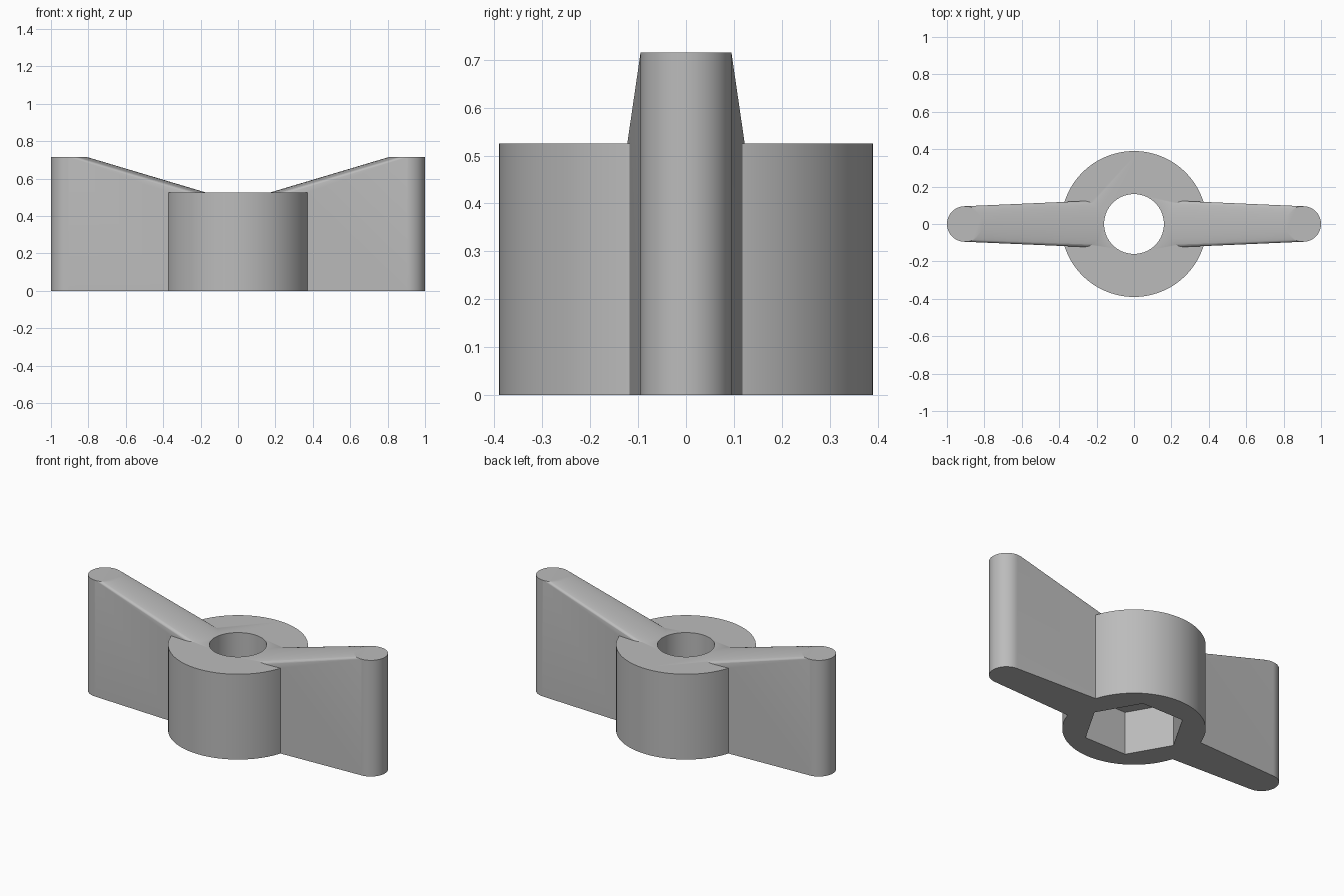
import bpy, bmesh, math

HUB_R, HUB_H, TOP = 0.39, 0.525, 0.715
END_X, END_R = 0.905, 0.095          # centre and radius of the rounded wing end
CROWN = 0.03                         # rise of the rounded wing top

cube = bpy.data.objects.get("Cube")
if cube:
    bpy.data.objects.remove(cube, do_unlink=True)

metal = bpy.data.materials.new("grey_metal")
metal.use_nodes = True
grey = (0.5, 0.5, 0.5, 1)
metal.diffuse_color = grey
metal.node_tree.nodes["Principled BSDF"].inputs["Base Color"].default_value = grey


def make_object(name, bm):
    bmesh.ops.recalc_face_normals(bm, faces=bm.faces)
    mesh = bpy.data.meshes.new(name)
    bm.to_mesh(mesh)
    bm.free()
    mesh.materials.append(metal)
    obj = bpy.data.objects.new(name, mesh)
    bpy.context.collection.objects.link(obj)
    return obj


def prism(name, radius, z0, z1, sides):
    """Upright prism with its first corner on the x axis."""
    bm = bmesh.new()
    ring = [bm.verts.new((radius * math.cos(a), radius * math.sin(a), z0))
            for a in (math.tau * i / sides for i in range(sides))]
    base = bm.faces.new(ring)
    ext = bmesh.ops.extrude_face_region(bm, geom=[base])["geom"]
    for v in ext:
        if isinstance(v, bmesh.types.BMVert):
            v.co.z = z1
    return make_object(name, bm)


def wing(name, side):
    """Tapered blade with a crowned sloping top, cut flat near the tip."""
    steps, arc = 32, 16
    stations = [(0.1, 0.13)]
    for i in range(arc + 1):
        a = math.pi / 2 * i / arc
        stations.append((END_X + END_R * math.sin(a),
                         max(END_R * math.cos(a), 0.001)))
    bm = bmesh.new()
    rings = []
    for x, half in stations:
        ridge = HUB_H + 0.298 * (x - 0.17)
        pts = [(half, 0)]
        for i in range(steps + 1):
            t = math.pi * i / steps
            pts.append((half * math.cos(t), ridge - CROWN * (1 - math.sin(t))))
        pts.append((-half, 0))
        rings.append([bm.verts.new((side * x, y, z)) for y, z in pts])
    for a, b in zip(rings, rings[1:]):
        for i in range(len(a)):
            j = (i + 1) % len(a)
            bm.faces.new((a[i], a[j], b[j], b[i]))
    bm.faces.new(rings[0])
    bm.faces.new(rings[-1])
    # Flat tip
    cut = bmesh.ops.bisect_plane(bm, geom=bm.verts[:] + bm.edges[:] + bm.faces[:],
                                 plane_co=(0, 0, TOP), plane_no=(0, 0, 1),
                                 clear_outer=True)["geom_cut"]
    rim = [e for e in cut if isinstance(e, bmesh.types.BMEdge)]
    bmesh.ops.holes_fill(bm, edges=rim, sides=0)
    return make_object(name, bm)


# Hub joined with both wings, then bored and given a hexagonal pocket below
nut = prism("wing_nut_body", HUB_R, 0, HUB_H, 96)
parts = [
    (wing("left_wing", 1), 'UNION'),
    (wing("right_wing", -1), 'UNION'),
    (prism("bore_cutter", 0.16, -0.1, 1, 64), 'DIFFERENCE'),
    (prism("hex_cutter", 0.28, -0.1, HUB_H / 2, 6), 'DIFFERENCE'),
]
bpy.ops.object.select_all(action='DESELECT')
nut.select_set(True)
bpy.context.view_layer.objects.active = nut
for part, operation in parts:
    mod = nut.modifiers.new(part.name, 'BOOLEAN')
    mod.operation = operation
    mod.solver = 'EXACT'
    mod.object = part
    bpy.ops.object.modifier_apply(modifier=mod.name)
    bpy.data.objects.remove(part, do_unlink=True)

bpy.ops.object.shade_smooth_by_angle(angle=math.radians(28))
